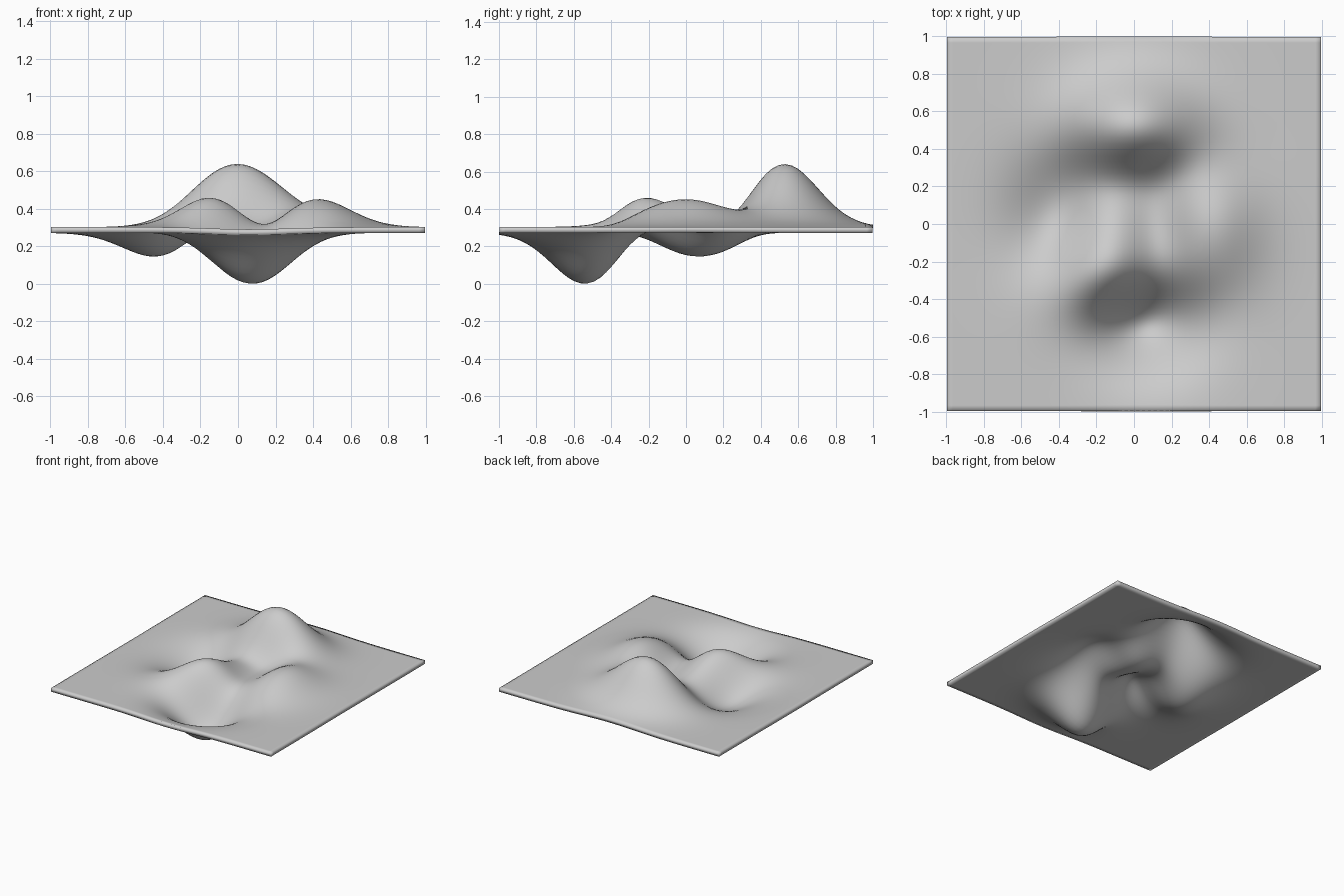
import bpy, bmesh
from math import exp

if "Cube" in bpy.data.objects:
    bpy.data.objects.remove(bpy.data.objects["Cube"])

CELLS = 64
THICKNESS = 0.03
Z_SCALE = 0.0416
BASE = 0.015 + 6.551 * Z_SCALE


def height(x, y):
    # Sum of Gaussian hills and hollows
    return (3 * (1 - x) ** 2 * exp(-x * x - (y + 1) ** 2)
            - 10 * (x / 5 - x ** 3 - y ** 5) * exp(-x * x - y * y)
            - exp(-(x + 1) ** 2 - y * y) / 3)


# Wavy sheet: a flat grid lifted by the height function
bm = bmesh.new()
bmesh.ops.create_grid(bm, x_segments=CELLS, y_segments=CELLS, size=0.998)
for v in bm.verts:
    v.co.z = BASE + Z_SCALE * height(3 * v.co.x, 3 * v.co.y)
for f in bm.faces:
    f.smooth = True
mesh = bpy.data.meshes.new("wavy_sheet")
bm.to_mesh(mesh)
bm.free()
sheet = bpy.data.objects.new("wavy_sheet", mesh)
bpy.context.collection.objects.link(sheet)

# Thickness measured along the surface normal, both ways
solid = sheet.modifiers.new("thickness", 'SOLIDIFY')
solid.thickness = THICKNESS
solid.offset = 0
